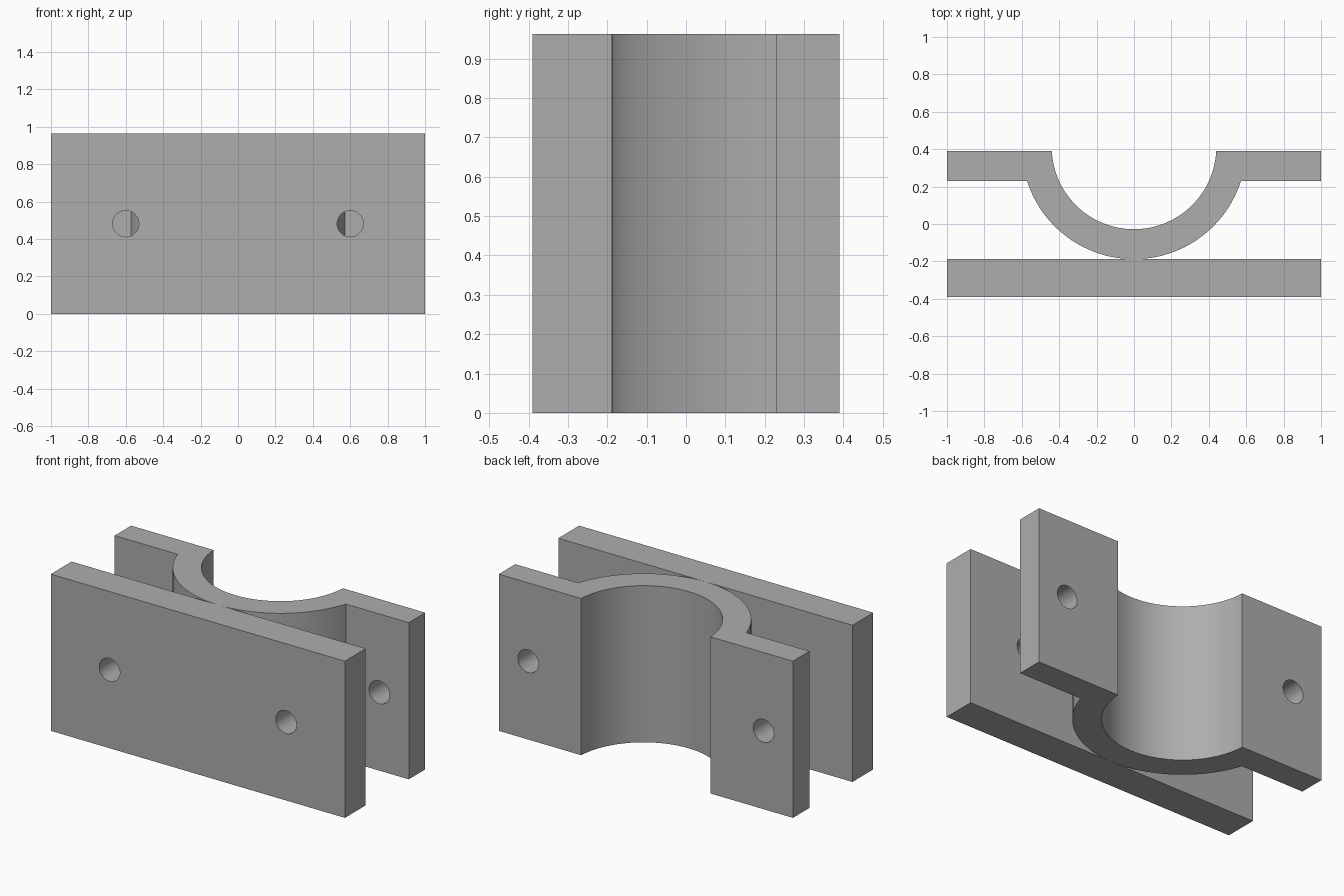
import bpy
import bmesh
from math import sin, cos, asin, pi, radians
from mathutils import Matrix, Vector

if "Cube" in bpy.data.objects:
    bpy.data.objects.remove(bpy.data.objects["Cube"], do_unlink=True)

HEIGHT = 0.963
BACK, FLANGE_FRONT = 0.39, 0.23
PLATE_FRONT, PLATE_BACK = -0.39, -0.188
ARC_Y, R_IN, R_OUT = 0.412, 0.44, 0.60
HOLE_R = 0.07

steel = bpy.data.materials.new("plain grey")
steel.use_nodes = True
grey = (0.42, 0.42, 0.42, 1)
steel.diffuse_color = grey
steel.node_tree.nodes["Principled BSDF"].inputs["Base Color"].default_value = grey


def finish(bm, name):
    bmesh.ops.recalc_face_normals(bm, faces=bm.faces)
    mesh = bpy.data.meshes.new(name)
    bm.to_mesh(mesh)
    bm.free()
    mesh.materials.append(steel)
    obj = bpy.data.objects.new(name, mesh)
    bpy.context.collection.objects.link(obj)
    return obj


def extrude_outline(name, outline):
    """Raise a plan outline to the full height."""
    bm = bmesh.new()
    face = bm.faces.new([bm.verts.new((x, y, 0)) for x, y in outline])
    raised = bmesh.ops.extrude_face_region(bm, geom=[face])["geom"]
    verts = [v for v in raised if isinstance(v, bmesh.types.BMVert)]
    bmesh.ops.translate(bm, verts=verts, vec=Vector((0, 0, HEIGHT)))
    return finish(bm, name)


def arc(radius, y_end, steps=48):
    """Lower arc from the -x side to the +x side, ending at y_end."""
    dip = asin((ARC_Y - y_end) / radius)
    angles = [pi + dip + (pi - 2 * dip) * i / steps for i in range(steps + 1)]
    return [(radius * cos(a), ARC_Y + radius * sin(a)) for a in angles]


def drill(obj, hole_x, y):
    """Cut a mirrored pair of round bolt holes along y."""
    bm = bmesh.new()
    for side in (-1, 1):
        place = Matrix.Translation((side * hole_x, y, HEIGHT / 2)) @ Matrix.Rotation(pi / 2, 4, "X")
        bmesh.ops.create_cone(bm, cap_ends=True, segments=48, radius1=HOLE_R,
                              radius2=HOLE_R, depth=0.4, matrix=place)
    cutter = finish(bm, "bolt_hole_cutter")
    cutter.hide_render = True
    cut = obj.modifiers.new("bolt_holes", "BOOLEAN")
    cut.operation, cut.solver, cut.object = "DIFFERENCE", "EXACT", cutter
    bpy.ops.object.select_all(action="DESELECT")
    bpy.context.view_layer.objects.active = obj
    obj.select_set(True)
    bpy.ops.object.modifier_apply(modifier=cut.name)
    bpy.data.objects.remove(cutter, do_unlink=True)
    bpy.ops.object.shade_smooth_by_angle(angle=radians(30))


# Flat front plate
plate = extrude_outline("front_plate", [(-1, PLATE_FRONT), (1, PLATE_FRONT),
                                        (1, PLATE_BACK), (-1, PLATE_BACK)])
drill(plate, 0.60, (PLATE_FRONT + PLATE_BACK) / 2)

# Half-round saddle with a flange on each side
outer = [(-1, FLANGE_FRONT)] + arc(R_OUT, FLANGE_FRONT) + [(1, FLANGE_FRONT)]
inner = [(1, BACK)] + arc(R_IN, BACK)[::-1] + [(-1, BACK)]
saddle = extrude_outline("saddle_clamp", outer + inner)
drill(saddle, 0.80, (FLANGE_FRONT + BACK) / 2)
